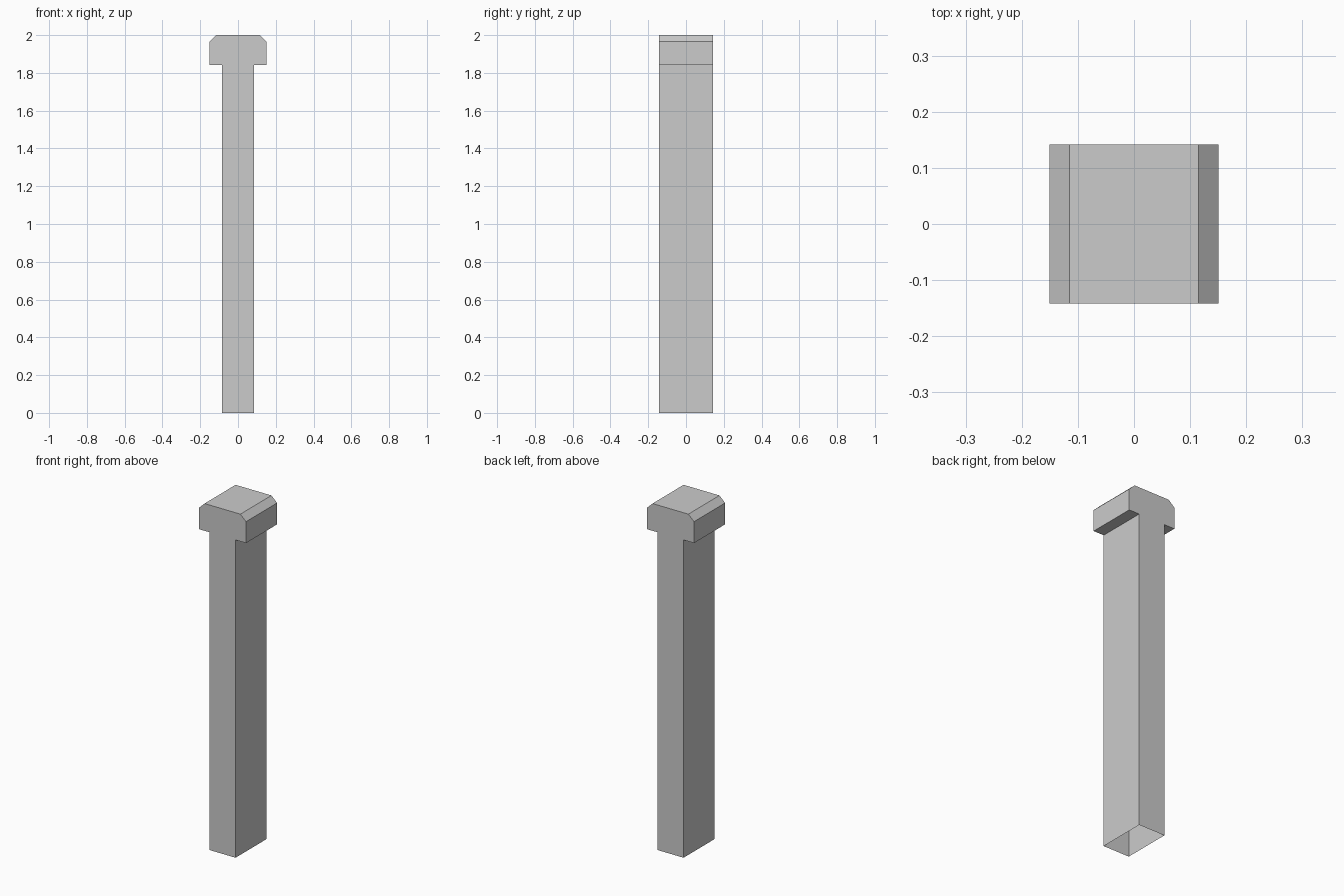
import bpy, bmesh

if "Cube" in bpy.data.objects:
    bpy.data.objects.remove(bpy.data.objects["Cube"])

DEPTH = 0.142  # half depth along y

# Right half of the T-shaped post outline, bottom to top (x, z)
half = [(0.084, 0.0), (0.084, 1.842), (0.151, 1.842), (0.151, 1.966), (0.115, 2.0)]
outline = half + [(-x, z) for x, z in reversed(half)]

bm = bmesh.new()
front = [bm.verts.new((x, -DEPTH, z)) for x, z in outline]
back = [bm.verts.new((x, DEPTH, z)) for x, z in outline]

# Front and back caps
bm.faces.new(front)
bm.faces.new(list(reversed(back)))

# Side walls, ledges, chamfers and top; the bottom stays open
for i in range(len(outline) - 1):
    bm.faces.new((front[i + 1], front[i], back[i], back[i + 1]))

bmesh.ops.recalc_face_normals(bm, faces=bm.faces)
mesh = bpy.data.meshes.new("capped_post")
bm.to_mesh(mesh)
bm.free()
post = bpy.data.objects.new("capped_post", mesh)
bpy.context.collection.objects.link(post)
